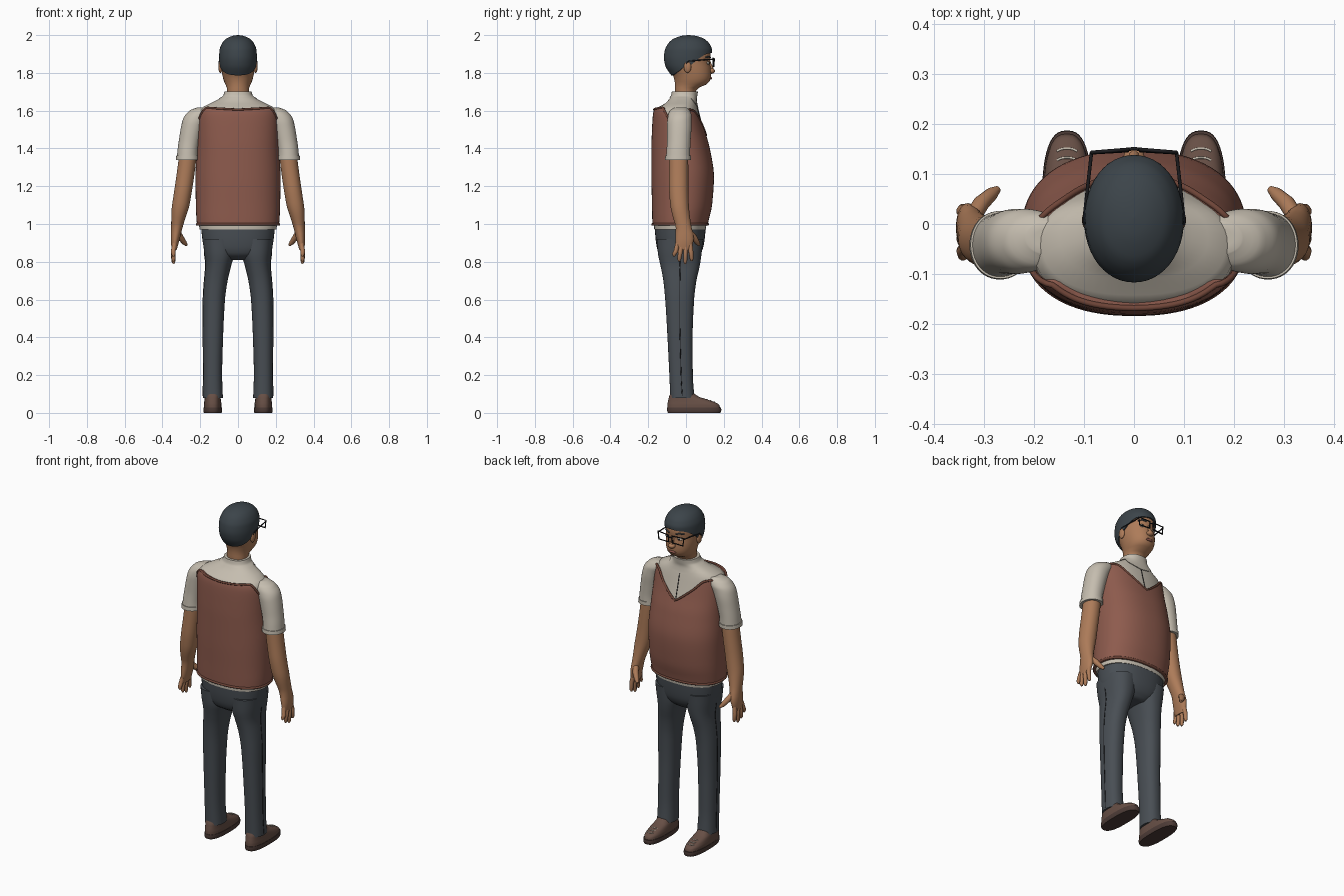
import bpy, bmesh, math
from mathutils import Vector

if "Cube" in bpy.data.objects:
    bpy.data.objects.remove(bpy.data.objects["Cube"])


def material(name, r, g, b):
    m = bpy.data.materials.new(name)
    m.use_nodes = True
    m.diffuse_color = (r, g, b, 1)
    bsdf = m.node_tree.nodes["Principled BSDF"]
    bsdf.inputs["Base Color"].default_value = (r, g, b, 1)
    bsdf.inputs["Roughness"].default_value = 0.8
    return m


VEST = material("russet knit", .27, .105, .075)
TRIM = material("dark russet", .16, .06, .04)
SHIRT = material("warm white", .56, .51, .43)
PANTS = material("slate cloth", .066, .077, .089)
SKIN = material("skin", .42, .20, .10)
HAIR = material("charcoal hair", .045, .058, .068)
SHOE = material("brown leather", .135, .078, .06)
SOLE = material("dark sole", .075, .045, .038)
BLACK = material("black", .012, .012, .014)
LIP = material("lip", .29, .105, .08)


def interp(rows, x):
    """Smooth interpolation, without overshoot, of rows keyed by their first value."""
    x = min(max(x, rows[0][0]), rows[-1][0])
    i = max(k for k in range(len(rows) - 1) if rows[k][0] <= x)
    h = rows[i + 1][0] - rows[i][0]
    t = (x - rows[i][0]) / h
    out = []
    for c in range(1, len(rows[0])):
        def step(k):
            return (rows[k + 1][c] - rows[k][c]) / (rows[k + 1][0] - rows[k][0])

        def slope(k):
            if k == 0 or k == len(rows) - 1:
                return step(min(k, len(rows) - 2))
            a, b = step(k - 1), step(k)
            return 2 * a * b / (a + b) if a * b > 0 else 0
        a, b = rows[i][c], rows[i + 1][c]
        out.append(a + (b - a) * t * t * (3 - 2 * t)
                   + h * t * (1 - t) * (slope(i) * (1 - t) - slope(i + 1) * t))
    return out


def on(profile, z, deg, grow=0.0, power=2.3):
    """Point on a profile (z, centre x, half width, back y, front y); 0 degrees is the face side."""
    cx, rx, y0, y1 = interp(profile, z)
    s, c = math.sin(math.radians(deg)), math.cos(math.radians(deg))
    e = 2 / power
    return Vector((cx + max(rx + grow, .0005) * math.copysign(abs(s) ** e, s),
                   (y0 + y1) / 2 + max((y1 - y0) / 2 + grow, .0005) * math.copysign(abs(c) ** e, c), z))


def finish(ob, mat, mirror):
    ob.data.materials.append(mat)
    if mirror:
        ob.modifiers.new("mirror", 'MIRROR')
    return ob


def mesh_object(name, bm, mat, mirror=False):
    bmesh.ops.recalc_face_normals(bm, faces=bm.faces)
    me = bpy.data.meshes.new(name)
    bm.to_mesh(me)
    bm.free()
    me.polygons.foreach_set("use_smooth", [True] * len(me.polygons))
    me.set_sharp_from_angle(angle=math.radians(50))
    ob = bpy.data.objects.new(name, me)
    bpy.context.collection.objects.link(ob)
    return finish(ob, mat, mirror)


def edge_at(edge, deg):
    """An edge height is a number or rows of (degrees from the face side, z)."""
    if isinstance(edge, (int, float)):
        return edge
    return interp(edge, min(deg, 360 - deg))[0]


def shell(name, profile, mat, lo=None, hi=None, grow=0.0, mirror=False, power=2.3, n=48, rows=28, cap=True):
    lo = profile[0][0] if lo is None else lo
    hi = profile[-1][0] if hi is None else hi
    bm = bmesh.new()
    steps = [(0, -.015)] + [(1 - (1 - k / rows) ** 1.6, 0) for k in range(rows + 1)] + [(1, -.015)]
    rings = []
    for s, inset in steps:
        ring = []
        for j in range(n):
            deg = 360 * j / n
            a, b = edge_at(lo, deg), edge_at(hi, deg)
            ring.append(bm.verts.new(on(profile, a + (b - a) * s, deg, grow + inset, power)))
        rings.append(ring)
    for a, b in zip(rings, rings[1:]):
        for j in range(n):
            k = (j + 1) % n
            bm.faces.new((a[j], a[k], b[k], b[j]))
    if cap:
        bm.faces.new(rings[0])
        bm.faces.new(rings[-1])
    return mesh_object(name, bm, mat, mirror)


def tube(name, points, r, mat, mirror=False, cyclic=False, radii=None):
    cu = bpy.data.curves.new(name, 'CURVE')
    cu.dimensions = '3D'
    cu.bevel_depth, cu.bevel_resolution, cu.use_fill_caps = r, 3, True
    sp = cu.splines.new('POLY')
    sp.points.add(len(points) - 1)
    for i, p in enumerate(points):
        sp.points[i].co = (*p, 1)
        sp.points[i].radius = radii[i] if radii else 1
    sp.use_cyclic_u, sp.use_smooth = cyclic, True
    ob = bpy.data.objects.new(name, cu)
    bpy.context.collection.objects.link(ob)
    return finish(ob, mat, mirror)


def ball(name, loc, size, mat, mirror=False):
    bm = bmesh.new()
    bmesh.ops.create_uvsphere(bm, u_segments=20, v_segments=12, radius=1)
    for v in bm.verts:
        v.co = Vector(a * b for a, b in zip(v.co, size)) + Vector(loc)
    return mesh_object(name, bm, mat, mirror)


# Torso: shirt, collar and sleeveless knit vest
torso = [(.972, 0, .203, -.168, .105), (1.0, 0, .21, -.17, .108), (1.1, 0, .215, -.172, .13),
         (1.25, 0, .217, -.175, .14), (1.4, 0, .21, -.175, .118), (1.5, 0, .207, -.172, .09),
         (1.57, 0, .205, -.168, .072), (1.61, 0, .198, -.16, .062), (1.632, 0, .16, -.118, .056),
         (1.66, 0, .105, -.09, .052), (1.68, 0, .074, -.075, .055), (1.7, 0, .066, -.07, .058)]
shell("shirt", torso, SHIRT)
shell("shirt_collar", torso, SHIRT, lo=[(0, 1.615), (25, 1.635), (60, 1.665), (180, 1.668)], hi=1.702, grow=.005, cap=False)
vest_top = [(0, 1.47), (22, 1.54), (45, 1.6), (60, 1.605), (75, 1.55), (90, 1.48),
            (108, 1.56), (128, 1.615), (150, 1.612), (180, 1.606)]
shell("vest", torso, VEST, lo=.992, hi=vest_top, grow=.008, cap=False, n=72)
angles = range(0, 360, 4)
tube("vest_neck_trim", [on(torso, edge_at(vest_top, a), a, .007) for a in angles], .006, TRIM, cyclic=True)
tube("vest_hem", [on(torso, .998, a, .007) for a in angles], .007, TRIM, cyclic=True)
tube("shirt_placket", [on(torso, 1.47 + .02 * k, 0, .001) for k in range(9)], .002, BLACK)

# Sleeves and arms
sleeve = [(1.34, .268, .057, -.107, .022), (1.38, .266, .055, -.104, .022), (1.45, .255, .057, -.1, .025),
          (1.53, .236, .062, -.1, .03), (1.57, .217, .067, -.096, .03), (1.6, .19, .067, -.085, .02),
          (1.617, .17, .045, -.06, .005)]
shell("sleeves", sleeve, SHIRT, mirror=True, power=2.1)
shell("sleeve_cuffs", sleeve, SHIRT, hi=1.362, grow=.004, mirror=True, rows=4, power=2.1)
arm = [(.862, .337, .012, -.05, .025), (.885, .336, .018, -.055, .034), (.93, .331, .025, -.056, .042),
       (.98, .324, .03, -.054, .03), (1.03, .316, .037, -.068, .022), (1.1, .303, .046, -.083, .015),
       (1.2, .287, .047, -.09, .012), (1.3, .273, .047, -.09, .012), (1.4, .262, .045, -.09, .01)]
shell("arms", arm, SKIN, mirror=True, power=2.1, n=32)
for label, y, ty, tz in (("little", -.045, -.063, .828), ("ring", -.023, -.036, .802),
                         ("middle", 0, -.004, .79), ("index", .022, .03, .805)):
    tube(label + "_fingers", [(.336, y, .895), (.343, (y + ty) / 2, .855), (.342, ty, tz + .012), (.34, ty, tz)],
         .0125, SKIN, True, radii=[1, 1, .85, .4])
tube("thumbs", [(.322, .015, .96), (.305, .042, .93), (.285, .06, .902), (.272, .07, .888)],
     .015, SKIN, True, radii=[1.1, 1.1, .9, .45])

# Trousers
hips = [(.81, 0, .07, -.1, .045), (.84, 0, .15, -.14, .075), (.88, 0, .182, -.155, .092),
        (.93, 0, .19, -.162, .1), (.985, 0, .196, -.165, .105)]
shell("trouser_seat", hips, PANTS)
leg = [(.08, .133, .053, -.083, .045), (.2, .134, .05, -.088, .036), (.4, .132, .053, -.098, .035),
       (.6, .127, .058, -.11, .043), (.7, .117, .062, -.12, .055), (.78, .104, .068, -.135, .073),
       (.84, .098, .08, -.148, .082), (.92, .098, .088, -.155, .09)]
shell("trouser_legs", leg, PANTS, mirror=True)
tube("trouser_side_seams", [on(leg, .09 + .04 * k, 90) for k in range(20)], .002, BLACK, True)

# Shoes
sole = [(0, .134, .047, -.096, .182), (.012, .134, .05, -.1, .187), (.028, .134, .049, -.1, .186)]
shell("shoe_soles", sole, SOLE, mirror=True, power=2.6, rows=6)
shoe = [(.02, .134, .047, -.098, .182), (.042, .134, .047, -.098, .176), (.058, .134, .045, -.096, .15),
        (.072, .134, .043, -.093, .11), (.085, .134, .041, -.09, .07), (.105, .134, .038, -.082, .04)]
shell("shoe_uppers", shoe, SHOE, mirror=True, power=2.6, n=40)
for k in range(3):
    tube("shoe_laces", [on(shoe, .058 + .007 * k, a, .001, 2.6) for a in range(-20, 21, 5)], .0022, SHIRT, True)

# Head, hair and ears
head = [(1.67, 0, .058, -.056, .05), (1.715, 0, .058, -.058, .055), (1.733, 0, .064, -.058, .1),
        (1.755, 0, .074, -.06, .125), (1.785, 0, .082, -.068, .133), (1.82, 0, .088, -.09, .132),
        (1.85, 0, .091, -.105, .127), (1.89, 0, .092, -.108, .131), (1.93, 0, .086, -.1, .124),
        (1.96, 0, .07, -.08, .1), (1.985, 0, .02, -.03, .04)]
shell("head", head, SKIN, power=2.1)
hair = [(1.78, 0, .07, -.072, .05), (1.8, 0, .085, -.088, .1), (1.84, 0, .097, -.11, .128),
        (1.88, 0, .1, -.117, .136), (1.92, 0, .098, -.112, .138), (1.95, 0, .088, -.098, .127),
        (1.975, 0, .07, -.075, .104), (1.99, 0, .046, -.044, .074), (1.998, 0, .02, -.013, .04),
        (2.0, 0, .001, .012, .014)]
hairline = [(0, 1.908), (40, 1.9), (68, 1.868), (84, 1.84), (96, 1.835), (115, 1.81), (150, 1.79), (180, 1.786)]
shell("hair", hair, HAIR, lo=hairline, power=2.05, cap=False)
ball("ears", (.093, .008, 1.832), (.011, .02, .032), SKIN, True)

# Face
ball("nose", (0, .134, 1.81), (.021, .02, .015), SKIN)
tube("nose_bridge", [(0, .122, 1.86), (0, .13, 1.835), (0, .139, 1.812)], .011, SKIN, radii=[.7, .9, 1])
eye = on(head, 1.852, 25, 0, 2.1)
ball("eyes", eye, (.015, .007, .008), SHIRT, True)
ball("pupils", eye + Vector((0, .005, 0)), (.006, .004, .006), BLACK, True)
tube("eyebrows", [on(head, 1.887 - abs(a - 26) * .0004, a, .001, 2.1) for a in range(12, 42, 4)], .004, HAIR, True)
tube("lips", [on(head, 1.772 - abs(a) * .0001, a, 0, 2.1) for a in range(-16, 17, 4)], .0065, LIP,
     radii=[.3, .7, 1, 1.1, 1, 1.1, 1, .7, .3])

# Glasses
tube("glasses_rims", [(.012, .147, 1.834), (.012, .149, 1.875), (.085, .143, 1.878), (.08, .143, 1.832)],
     .0038, BLACK, True, True)
tube("glasses_bridge", [(-.012, .149, 1.862), (0, .151, 1.866), (.012, .149, 1.862)], .0035, BLACK)
tube("glasses_temples", [(.085, .143, 1.872), (.092, .08, 1.868), (.099, .015, 1.862), (.099, 0, 1.85)],
     .0035, BLACK, True)
